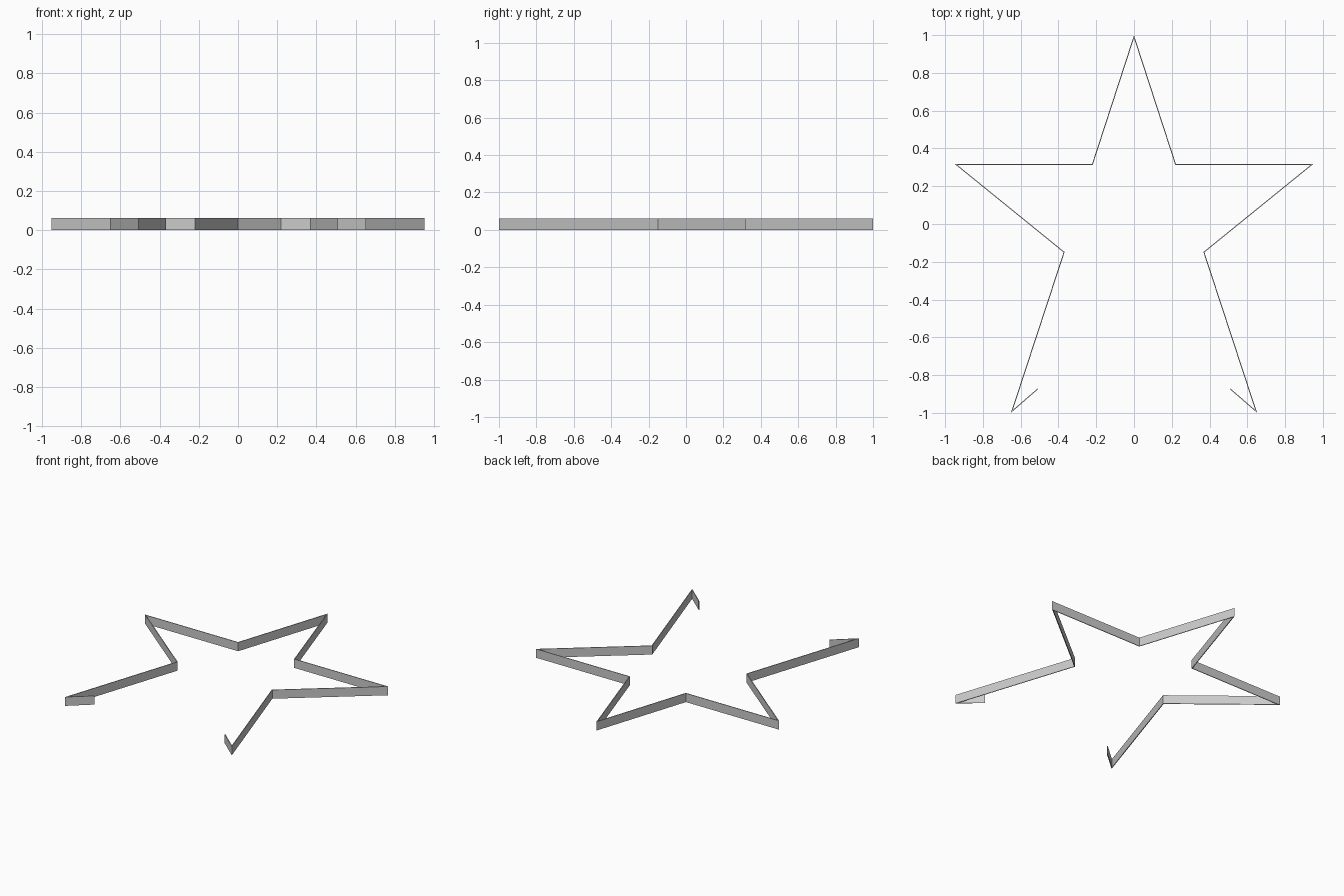
import bpy
import bmesh

cube = bpy.data.objects.get("Cube")
if cube:
    bpy.data.objects.remove(cube, do_unlink=True)

HEIGHT = 0.062
THICKNESS = 0.005

# Plain grey metal
metal = bpy.data.materials.new("grey_metal")
metal.use_nodes = True
grey = (0.6, 0.6, 0.6, 1.0)
metal.diffuse_color = grey
metal.node_tree.nodes["Principled BSDF"].inputs["Base Color"].default_value = grey

# Half outline, from the free hooked end up to the top point, then mirrored
half = [(0.508, -0.875), (0.652, -1.0), (0.373, -0.15),
        (0.95, 0.318), (0.222, 0.318)]
path = half + [(0, 1.0)] + [(-x, y) for x, y in reversed(half)]

# Upright ribbon swept along the outline, faces turned outwards
bm = bmesh.new()
low = [bm.verts.new((x, y, 0)) for x, y in path]
high = [bm.verts.new((x, y, HEIGHT)) for x, y in path]
for i in range(len(path) - 1):
    bm.faces.new((low[i], low[i + 1], high[i + 1], high[i]))
mesh = bpy.data.meshes.new("star_ribbon")
bm.to_mesh(mesh)
bm.free()
mesh.materials.append(metal)

ribbon = bpy.data.objects.new("star_ribbon", mesh)
bpy.context.collection.objects.link(ribbon)

# Thin wall, kept inside the outline with mitred corners
wall = ribbon.modifiers.new("wall", "SOLIDIFY")
wall.thickness = THICKNESS
wall.offset = -1
wall.use_even_offset = True
